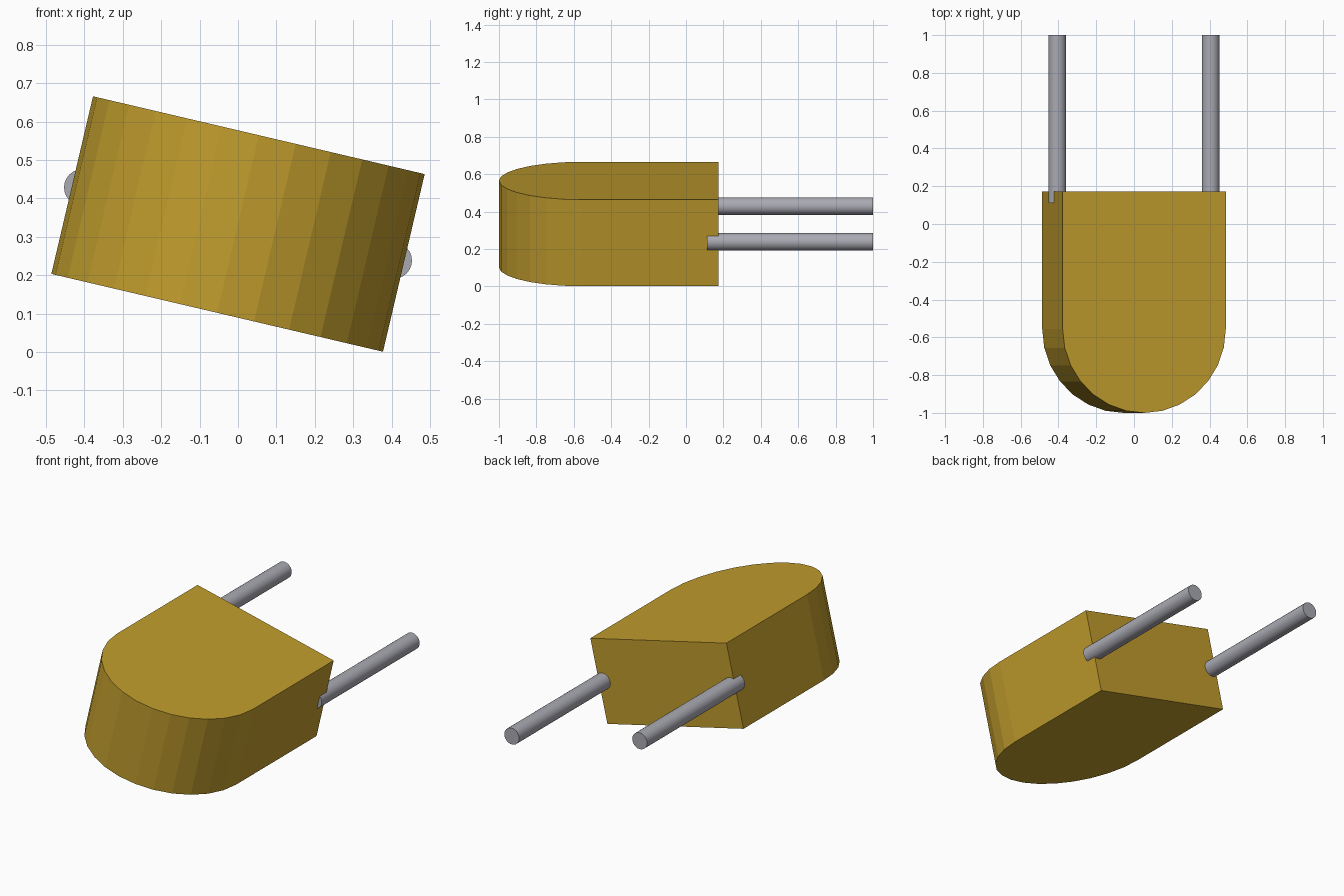
import bpy, bmesh
from math import sin, cos, pi, radians
from mathutils import Matrix, Vector

cube = bpy.data.objects.get("Cube")
if cube:
    bpy.data.objects.remove(cube, do_unlink=True)

TILT = Matrix.Translation((0, 0, 0.3335)) @ Matrix.Rotation(radians(13.2), 4, 'Y')
HALF_W, HALF_H = 0.4435, 0.2375
BACK_Y, ARC_Y = 0.173, -0.5565


def material(name, colour):
    mat = bpy.data.materials.new(name)
    mat.use_nodes = True
    mat.diffuse_color = colour
    mat.node_tree.nodes["Principled BSDF"].inputs["Base Color"].default_value = colour
    return mat


def add_object(name, bm, mat):
    bmesh.ops.recalc_face_normals(bm, faces=bm.faces)
    mesh = bpy.data.meshes.new(name)
    bm.to_mesh(mesh)
    bm.free()
    mesh.materials.append(mat)
    obj = bpy.data.objects.new(name, mesh)
    bpy.context.collection.objects.link(obj)
    return obj


gold = material("gold", (0.53, 0.335, 0.026, 1))
steel = material("steel grey", (0.40, 0.40, 0.45, 1))

# Body: square back, half-round front, extruded upright and then tilted
STEPS = 14
outline = [(HALF_W, BACK_Y), (-HALF_W, BACK_Y)]
outline += [(-HALF_W * cos(pi * i / STEPS), ARC_Y - HALF_W * sin(pi * i / STEPS))
            for i in range(STEPS + 1)]
bm = bmesh.new()
base = bm.faces.new([bm.verts.new((x, y, -HALF_H)) for x, y in outline])
top = bmesh.ops.extrude_face_region(bm, geom=[base])["geom"]
bmesh.ops.translate(bm, vec=(0, 0, 2 * HALF_H),
                    verts=[g for g in top if isinstance(g, bmesh.types.BMVert)])
bm.transform(TILT)
add_object("body", bm, gold)

# Two rods running out of the back, set partly into the body's sides
ROD_START, ROD_END = 0.112, 1.0
for name, side in (("left_rod", 1), ("right_rod", -1)):
    bm = bmesh.new()
    bmesh.ops.create_cone(bm, cap_ends=True, segments=24, radius1=0.047, radius2=0.047,
                          depth=ROD_END - ROD_START)
    bm.transform(Matrix.Rotation(pi / 2, 4, 'X'))
    centre = TILT @ Vector((side * 0.417, 0, 0))
    centre.y = (ROD_START + ROD_END) / 2
    bm.transform(Matrix.Translation(centre))
    rod = add_object(name, bm, steel)
    bpy.ops.object.select_all(action='DESELECT')
    rod.select_set(True)
    bpy.context.view_layer.objects.active = rod
    bpy.ops.object.shade_smooth_by_angle(angle=radians(35))
